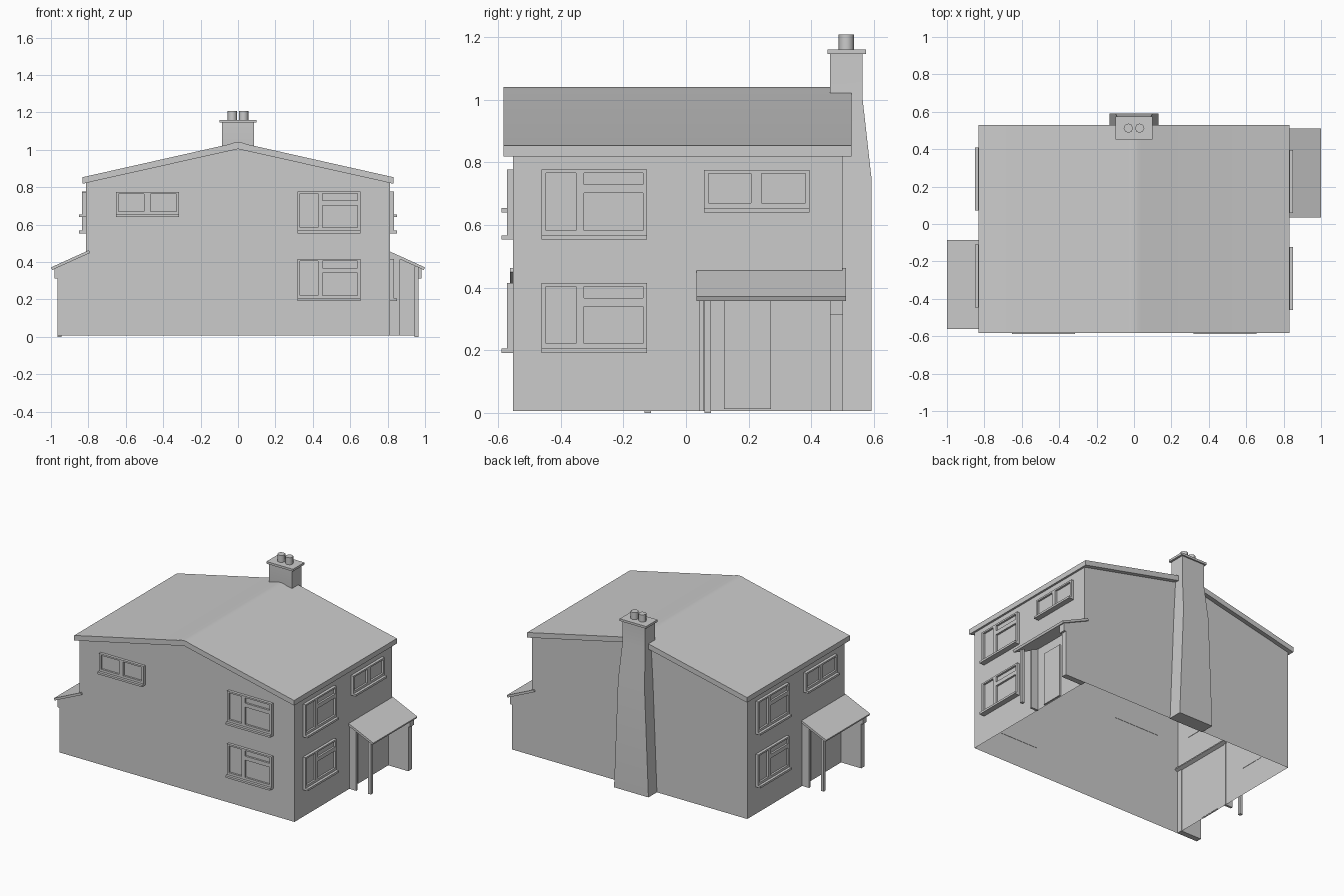
import bpy, bmesh
from math import pi
from mathutils import Matrix

if "Cube" in bpy.data.objects:
    bpy.data.objects.remove(bpy.data.objects["Cube"])

CY = -0.026                      # y centre of the house body
B0, B1 = -0.552, 0.50            # front and back walls
W = 0.814                        # half width of the body
BASE = 0.006                     # underside of the walls
HALF_TURN = Matrix.Translation((0, 2 * CY, 0)) @ Matrix.Rotation(pi, 4, 'Z')
TO_FRONT = Matrix.Rotation(-pi / 2, 4, 'Z')   # right-wall space to front-wall space


def loft(bm, rings):
    loops = [[bm.verts.new(p) for p in r] for r in rings]
    n = len(loops[0])
    for a, b in zip(loops, loops[1:]):
        for i in range(n):
            j = (i + 1) % n
            bm.faces.new((a[i], a[j], b[j], b[i]))
    bm.faces.new(loops[0][::-1])
    bm.faces.new(loops[-1])


def prism(bm, profile, y0, y1):
    loft(bm, [[(x, y, z) for x, z in profile] for y in (y0, y1)])


def box(bm, x0, x1, y0, y1, z0, z1):
    prism(bm, [(x0, z0), (x1, z0), (x1, z1), (x0, z1)], y0, y1)


def finish(bm, name, matrix=None, smooth=0):
    if matrix is not None:
        bmesh.ops.transform(bm, matrix=matrix, verts=bm.verts)
    bmesh.ops.recalc_face_normals(bm, faces=bm.faces)
    me = bpy.data.meshes.new(name)
    bm.to_mesh(me)
    bm.free()
    ob = bpy.data.objects.new(name, me)
    bpy.context.collection.objects.link(ob)
    if smooth:
        bpy.context.view_layer.objects.active = ob
        ob.select_set(True)
        bpy.ops.object.shade_smooth_by_angle(angle=smooth)
        ob.select_set(False)


# House walls, a shell open at the bottom and closed above by the roof
bm = bmesh.new()
prism(bm, [(-W, BASE), (W, BASE), (W, 0.83), (0, 1.01), (-W, 0.83)], B0, B1)
bmesh.ops.recalc_face_normals(bm, faces=bm.faces)
bmesh.ops.delete(bm, geom=[f for f in bm.faces if abs(f.normal.z) > 0.5],
                 context='FACES_ONLY')
finish(bm, "house_walls")

# Roof slab with softened ridge
right = [(0.832, 0.818), (0.832, 0.853), (0.045, 1.03), (0.023, 1.0375)]
left = [(-x, z) for x, z in reversed(right)]
bm = bmesh.new()
prism(bm, right + [(0, 1.04)] + left + [(0, 1.004)], -0.582, 0.529)
finish(bm, "main_roof", smooth=pi / 6)

# Tapered chimney
bm = bmesh.new()
loft(bm, [[(-h, yi, z), (h, yi, z), (h, y, z), (-h, y, z)]
          for h, yi, y, z in [(0.13, 0.495, 0.592, BASE), (0.1, 0.495, 0.592, 0.75),
                              (0.086, 0.46, 0.564, 1.0), (0.086, 0.46, 0.564, 1.147)]])
finish(bm, "chimney_stack", smooth=pi / 6)
bm = bmesh.new()
box(bm, -0.1, 0.1, 0.451, 0.574, 1.145, 1.16)
finish(bm, "chimney_cap")

# Chimney pots
for x in (-0.03, 0.03):
    bm = bmesh.new()
    bmesh.ops.create_cone(bm, cap_ends=True, segments=8, radius1=0.025,
                          radius2=0.025, depth=0.05,
                          matrix=Matrix.Translation((x, 0.512, 1.183)))
    finish(bm, "chimney_pot", smooth=pi / 3)


def window(u, z, wall, large, matrix, name):
    """Frame bars, glass and sill on a wall facing +x; u is the left edge."""
    wd, top = 0.337, z + (0.224 if large else 0.135)
    x0, x1 = wall - 0.002, wall + 0.019
    bot, head = z + 0.03, top - 0.011
    m0, m1 = (0.11, 0.136) if large else (0.15, 0.183)
    bm = bmesh.new()
    box(bm, x0, x1, u, u + 0.014, z, top)
    box(bm, x0, x1, u + wd - 0.014, u + wd, z, top)
    box(bm, x0, x1, u + m0, u + m1, bot, head)
    box(bm, x0, x1, u + 0.014, u + wd - 0.014, z, bot)
    box(bm, x0, x1, u + 0.014, u + wd - 0.014, head, top)
    if large:
        box(bm, x0, x1, u + m1, u + wd - 0.014, top - 0.075, top - 0.048)
    box(bm, x0, wall + 0.006, u + 0.01, u + wd - 0.01, z + 0.02, top - 0.005)
    box(bm, x0, wall + 0.037, u, u + wd, z, z + 0.014)
    finish(bm, name, matrix)


# Front windows
for z in (0.191, 0.553):
    window(0.317, z, -B0, True, TO_FRONT, "front_large_window")
window(-0.652, 0.64, -B0, False, TO_FRONT, "front_small_window")

# Both sides carry the same windows and porch, turned half round
for side, mat in (("right", None), ("left", HALF_TURN)):
    for z in (0.191, 0.553):
        window(-0.461, z, W, True, mat, side + "_large_window")
    window(0.058, 0.64, W, False, mat, side + "_small_window")

    # Porch roof
    bm = bmesh.new()
    prism(bm, [(0.994, 0.357), (1.0, 0.371), (0.797, 0.463), (0.79, 0.449)],
          0.034, 0.51)
    finish(bm, side + "_porch_roof", mat)

    # Porch end wall with corbel, flush with the gable wall
    bm = bmesh.new()
    prism(bm, [(0.81, BASE), (0.966, BASE), (0.966, 0.374), (0.81, 0.445)], 0.462, B1)
    prism(bm, [(0.95, 0.312), (0.98, 0.312), (0.98, 0.367), (0.95, 0.381)],
          0.459, B1 + 0.001)
    finish(bm, side + "_porch_end_wall", mat)

    # Short return wall
    bm = bmesh.new()
    prism(bm, [(0.81, BASE), (0.866, BASE), (0.866, 0.419), (0.81, 0.445)], 0.041, 0.056)
    finish(bm, side + "_porch_return", mat)

    # Porch post
    bm = bmesh.new()
    box(bm, 0.943, 0.964, 0.059, 0.08, 0, 0.376)
    finish(bm, side + "_porch_post", mat)

    # Door
    bm = bmesh.new()
    box(bm, W - 0.002, W + 0.01, 0.121, 0.272, 0.013, 0.372)
    finish(bm, side + "_door", mat)
